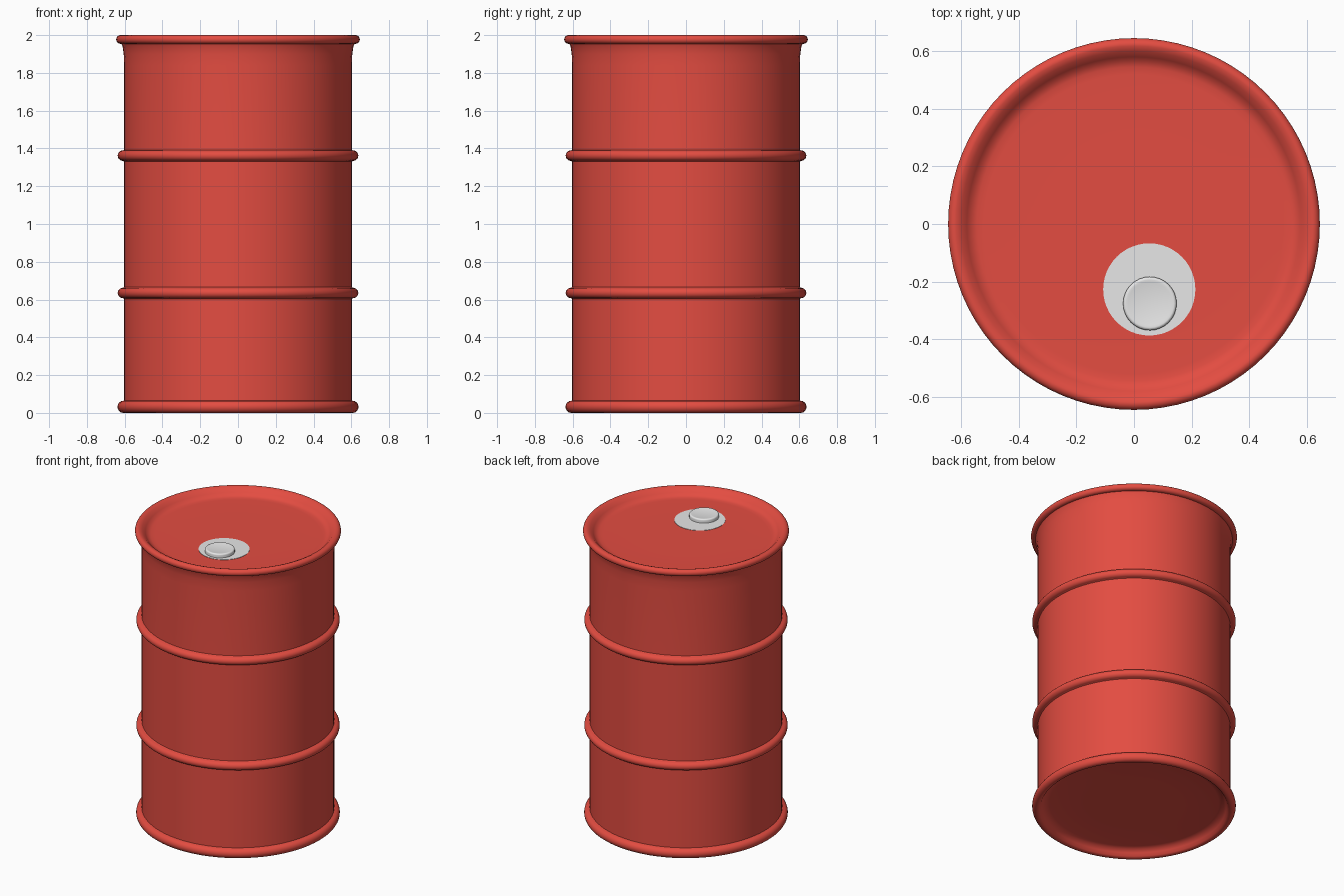
import bpy, bmesh, math

default = bpy.data.objects.get("Cube")
if default:
    bpy.data.objects.remove(default, do_unlink=True)


def material(name, color):
    mat = bpy.data.materials.new(name)
    mat.use_nodes = True
    mat.diffuse_color = color
    bsdf = next(n for n in mat.node_tree.nodes if n.type == 'BSDF_PRINCIPLED')
    bsdf.inputs["Base Color"].default_value = color
    return mat


def lathe(name, profile, mat, steps, location=(0, 0, 0)):
    """Spin an (r, z) profile about the z axis; r = 0 ends close the surface."""
    bm = bmesh.new()
    verts = [bm.verts.new((r, 0, z)) for r, z in profile]
    edges = [bm.edges.new(pair) for pair in zip(verts, verts[1:])]
    bmesh.ops.spin(bm, geom=verts + edges, cent=(0, 0, 0), axis=(0, 0, 1),
                   angle=math.tau, steps=steps, use_merge=True)
    bmesh.ops.remove_doubles(bm, verts=bm.verts, dist=0.0001)
    bmesh.ops.recalc_face_normals(bm, faces=bm.faces)
    mesh = bpy.data.meshes.new(name)
    bm.to_mesh(mesh)
    bm.free()
    mesh.materials.append(mat)
    obj = bpy.data.objects.new(name, mesh)
    obj.location = location
    bpy.context.collection.objects.link(obj)
    bpy.ops.object.select_all(action='DESELECT')
    obj.select_set(True)
    bpy.context.view_layer.objects.active = obj
    bpy.ops.object.shade_smooth_by_angle(angle=math.radians(40))
    return obj


def bulge(r, z, width, height, start=-90, end=90, count=10):
    """Elliptical arc of profile points, from the lower angle to the upper."""
    angles = [math.radians(start + (end - start) * i / count) for i in range(count + 1)]
    return [(r + width * math.cos(a), z + height * math.sin(a)) for a in angles]


red = material("Red paint", (0.77, 0.073, 0.053, 1))
grey = material("Pale grey metal", (0.8, 0.8, 0.8, 1))

BODY = 0.603

# Drum shell: recessed base, rolled foot, two hoops, flared rim, dished lid
profile = [(0, 0.05), (0.3, 0.05), (0.53, 0.05), (0.56, 0.044), (0.578, 0.025)]
profile += bulge(0.608, 0.032, 0.03, 0.032, -130, 90)
profile += [(BODY, 0.066)]
for z in (0.635, 1.362):
    profile += [(BODY, z - 0.031)] + bulge(0.608, z, 0.029, 0.028) + [(BODY, z + 0.031)]
profile += [(BODY, 1.84), (0.605, 1.9), (0.611, 1.94), (0.617, 1.954)]
profile += bulge(0.622, 1.977, 0.023, 0.023, -90, 100)
profile += [(0.6, 1.992), (0.58, 1.972), (0.565, 1.957), (0.545, 1.951), (0.52, 1.95),
            (0.3, 1.95), (0, 1.95)]
lathe("drum_shell", profile, red, 80)

# Pale round patch on the lid
lathe("lid_patch", [(0, 0), (0.16, 0), (0.16, 0.002), (0, 0.002)], grey, 48,
      (0.053, -0.227, 1.95))

# Bung cap with a softened top edge
cap = [(0, 0), (0.093, 0)] + bulge(0.083, 0.018, 0.01, 0.01, 0, 90, 4) + [(0.076, 0.026), (0, 0.026)]
lathe("bung_cap", cap, grey, 32, (0.055, -0.276, 1.95))
